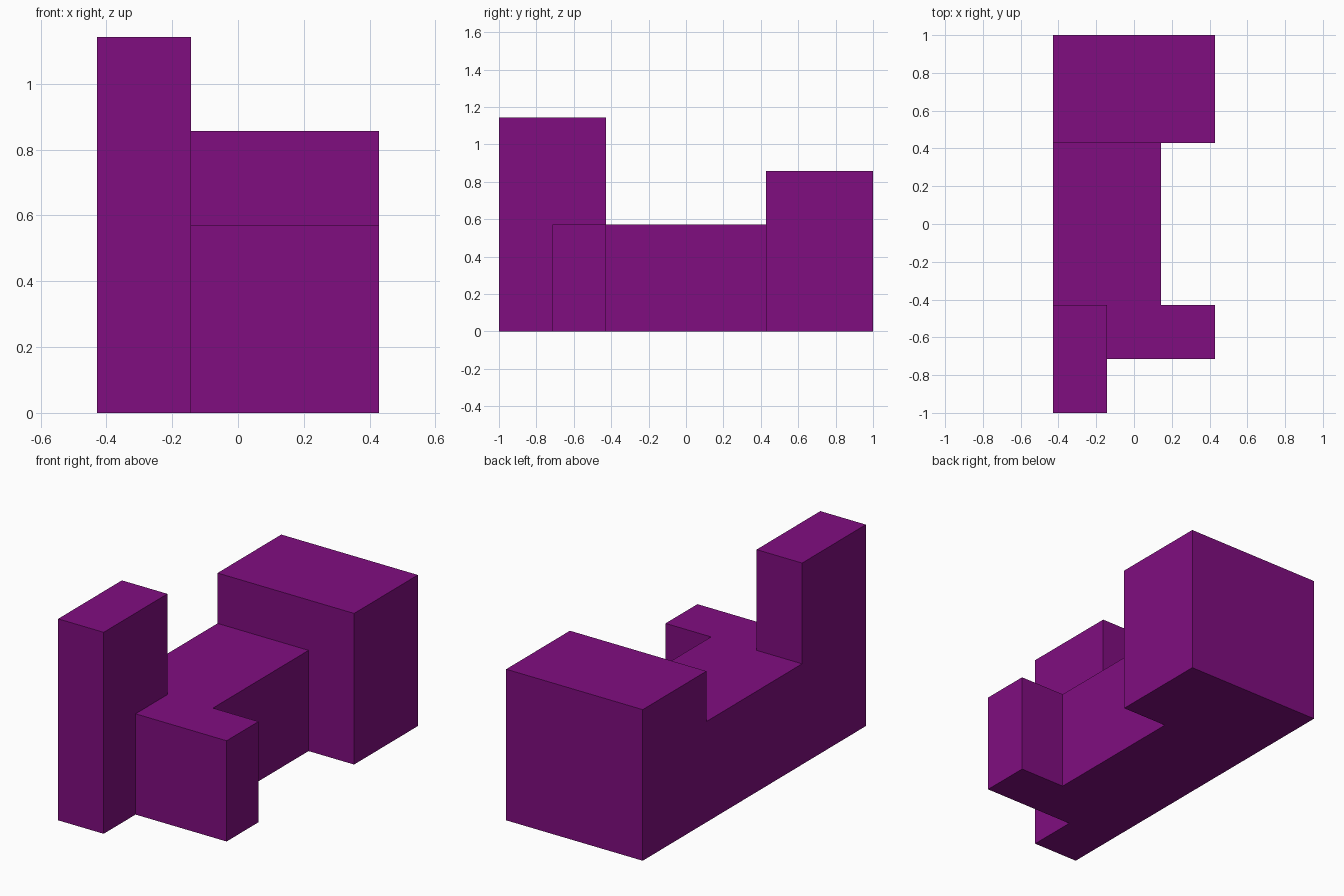
import bpy
import bmesh
from mathutils import Matrix

if "Cube" in bpy.data.objects:
    bpy.data.objects.remove(bpy.data.objects["Cube"])

U = 2 / 7  # the model sits on a 3 x 7 grid of square cells


def faces_up(bm, z, x0, x1, y0, y1):
    """Faces at height z whose centres lie inside the given cell range."""
    found = []
    for f in bm.faces:
        c = f.calc_center_median()
        col, row = c.x / U + 1.5, c.y / U + 3.5
        if abs(c.z - z * U) < 0.01 and x0 < col < x1 and y0 < row < y1:
            found.append(f)
    return found


def raise_faces(bm, faces, cells):
    geom = bmesh.ops.extrude_face_region(bm, geom=faces)["geom"]
    verts = [g for g in geom if isinstance(g, bmesh.types.BMVert)]
    bmesh.ops.translate(bm, verts=verts, vec=(0, 0, cells * U))


bm = bmesh.new()

# Footprint: full grid with the empty corners and side notch removed
bmesh.ops.create_grid(bm, x_segments=3, y_segments=7, size=1,
                      matrix=Matrix.Diagonal((3 / 7, 1, 1, 1)))
empty = faces_up(bm, 0, 1, 3, 0, 1) + faces_up(bm, 0, 2, 3, 2, 5)
bmesh.ops.delete(bm, geom=empty, context="FACES")

# Low body, then the raised back block and the front tower
raise_faces(bm, bm.faces[:], 2)
raise_faces(bm, faces_up(bm, 2, 0, 3, 5, 7), 1)
raise_faces(bm, faces_up(bm, 2, 0, 1, 0, 2), 2)

# Clean flat faces
bmesh.ops.recalc_face_normals(bm, faces=bm.faces)
bmesh.ops.dissolve_limit(bm, angle_limit=0.01, verts=bm.verts, edges=bm.edges)

mesh = bpy.data.meshes.new("stepped_block")
bm.to_mesh(mesh)
bm.free()
block = bpy.data.objects.new("stepped_block", mesh)
bpy.context.collection.objects.link(block)

# Purple finish
purple = bpy.data.materials.new("purple")
purple.diffuse_color = (0.216, 0.004, 0.216, 1)
purple.use_nodes = True
purple.node_tree.nodes["Principled BSDF"].inputs["Base Color"].default_value = purple.diffuse_color
mesh.materials.append(purple)
